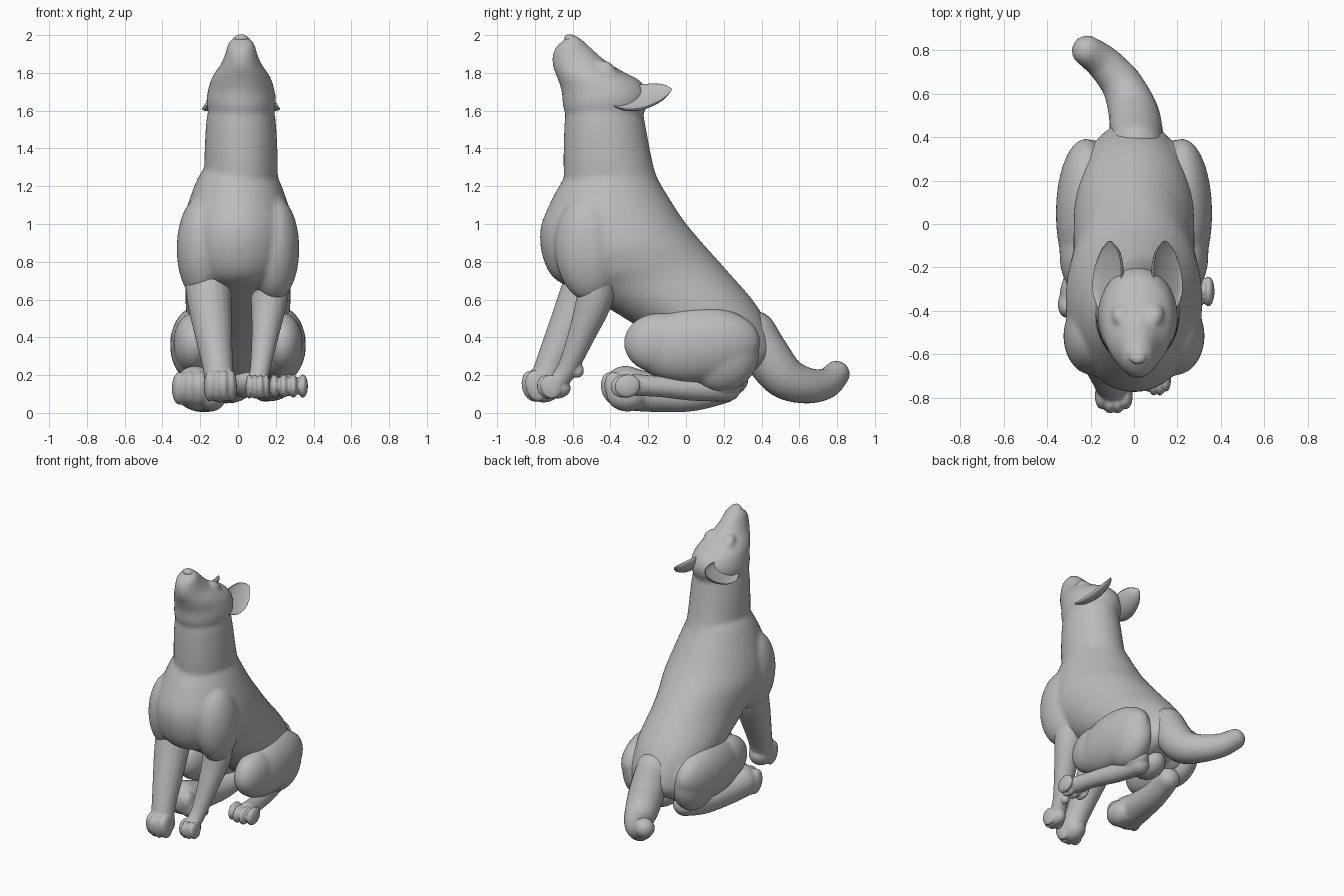
import bpy, bmesh, math
from mathutils import Vector, Matrix

if "Cube" in bpy.data.objects:
    bpy.data.objects.remove(bpy.data.objects["Cube"])

fur = bpy.data.materials.new("grey_fur")
fur.diffuse_color = (0.5, 0.5, 0.5, 1)
fur.use_nodes = True
fur.node_tree.nodes["Principled BSDF"].inputs["Base Color"].default_value = fur.diffuse_color
X = Vector((1, 0, 0))


def finish(name, bm):
    bmesh.ops.recalc_face_normals(bm, faces=bm.faces)
    me = bpy.data.meshes.new(name)
    bm.to_mesh(me)
    bm.free()
    me.materials.append(fur)
    for p in me.polygons:
        p.use_smooth = True
    ob = bpy.data.objects.new(name, me)
    bpy.context.collection.objects.link(ob)
    return ob


def merge(name, parts, voxel, smooth):
    """Fuse overlapping parts into one blended skin."""
    bm = bmesh.new()
    for ob in parts:
        bm.from_mesh(ob.data)
        bpy.data.objects.remove(ob)
    ob = finish(name, bm)
    m = ob.modifiers.new("fuse", 'REMESH')
    m.mode, m.voxel_size, m.use_smooth_shade = 'VOXEL', voxel, True
    m = ob.modifiers.new("soften", 'SMOOTH')
    m.factor, m.iterations = 0.5, smooth
    return ob


def spline(rows, n):
    """Catmull-Rom interpolation of tuples of numbers."""
    out = []
    for i in range(len(rows) - 1):
        a, b, c, d = (rows[max(0, min(len(rows) - 1, i + k))] for k in (-1, 0, 1, 2))
        for s in range(n):
            t = s / n
            out.append(tuple(0.5 * (2*q + (r-p)*t + (2*p-5*q+4*r-w)*t*t + (3*q-p-3*r+w)*t**3)
                             for p, q, r, w in zip(a, b, c, d)))
    return out + [rows[-1]]


def loft(name, rings, sides=28, front=1.0):
    """Skin over rings (centre, half axis u, half axis v); front scales the +v half."""
    bm = bmesh.new()
    loops = []
    for c, u, v in rings:
        lp = []
        for k in range(sides):
            a = 2 * math.pi * k / sides
            s = math.sin(a)
            lp.append(bm.verts.new(c + u * math.cos(a) + v * (s * front if s > 0 else s)))
        loops.append(lp)
    for a, b in zip(loops, loops[1:]):
        for k in range(sides):
            j = (k + 1) % sides
            bm.faces.new((a[k], a[j], b[j], b[k]))
    for lp, ring in ((loops[0], rings[0]), (loops[-1], rings[-1])):
        tip = bm.verts.new(ring[0])
        for k in range(sides):
            bm.faces.new((lp[k], lp[(k + 1) % sides], tip))
    return finish(name, bm)


def profile_loft(name, rows, x):
    """Rows: back y, back z, front y, front z, half width."""
    rings = []
    for y1, z1, y2, z2, w in spline(rows, 6):
        b, f = Vector((x, y1, z1)), Vector((x, y2, z2))
        rings.append(((b + f) / 2, X * w, (f - b) / 2))
    return loft(name, rings, 40)


def limb(name, rows, sides=20):
    """Round-ended tube; rows are x, y, z, radius."""
    pts = spline(rows, 6)
    P = [Vector(p[:3]) for p in pts]
    rings = []
    for i, p in enumerate(pts):
        t = (P[min(i + 1, len(P) - 1)] - P[max(i - 1, 0)]).normalized()
        u = (X - t * X.dot(t)).normalized()
        w = t.cross(u)
        own = [(P[i], u * p[3], w * p[3])]
        if i in (0, len(P) - 1):
            r = p[3] if i else -p[3]
            cap = [(P[i] + t * r * math.sin(k * .29), u * p[3] * math.cos(k * .29),
                    w * p[3] * math.cos(k * .29)) for k in range(1, 6)]
            own = own + cap if i else cap[::-1] + own
        rings += own
    return loft(name, rings, sides)


def blob(name, c, r, tilt=0):
    """Ellipsoid, tilted about x."""
    bm = bmesh.new()
    m = Matrix.Translation(c) @ Matrix.Rotation(tilt, 4, 'X') @ Matrix.Diagonal((*r, 1))
    bmesh.ops.create_uvsphere(bm, u_segments=28, v_segments=18, radius=1, matrix=m)
    return finish(name, bm)


def toes(x, y, z, spread, r, length, height):
    """Four tall toes side by side, the middle two further forward."""
    parts = []
    for i in range(4):
        o = i - 1.5
        back = 0.02 if abs(o) > 1 else 0
        parts.append(blob("toe", (x + o * spread, y + length + back, z), (r, length, height), .25))
    return parts


# Torso from throat to rump
torso = profile_loft("torso", [
    (-.22, 1.34, -.62, 1.30, .16), (-.165, 1.265, -.655, 1.23, .21),
    (-.11, 1.17, -.71, 1.13, .25), (-.02, 1.03, -.77, .98, .295),
    (.06, .93, -.76, .83, .315), (.14, .84, -.695, .71, .30),
    (.22, .75, -.54, .63, .28), (.38, .56, -.20, .42, .27),
    (.47, .36, .12, .18, .20), (.43, .26, .25, .18, .12)], 0)
# Neck and raised head
neck = profile_loft("neck", [
    (-.10, 1.15, -.62, 1.12, .18), (-.165, 1.28, -.647, 1.25, .195),
    (-.222, 1.56, -.643, 1.54, .183), (-.24, 1.66, -.62, 1.66, .15)], .016)
head = profile_loft("head", [
    (-.27, 1.50, -.60, 1.50, .14), (-.20, 1.65, -.648, 1.61, .183),
    (-.235, 1.75, -.658, 1.70, .172), (-.33, 1.805, -.68, 1.77, .148),
    (-.42, 1.86, -.703, 1.83, .108), (-.485, 1.915, -.707, 1.89, .084),
    (-.55, 1.975, -.685, 1.94, .066), (-.595, 2.004, -.61, 2.003, .02)], .017)
body = [torso, neck, head]
body.append(blob("breast", (0, -.62, .90), (.17, .15, .22), .1))
# Brow, cheek, shoulder and haunch muscles in pairs
for s in (-1, 1):
    body.append(blob("brow", (.017 + s * .075, -.415, 1.82), (.045, .06, .035), -.7))
    body.append(blob("cheek", (.017 + s * .11, -.46, 1.69), (.065, .11, .10)))
    body.append(blob("shoulder", (s * .19, -.515, .87), (.135, .18, .28), .05))
    body.append(blob("haunch", (s * .13, .20, .36), (.16, .19, .20), .2))
merge("body", body, .013, 8)
blob("nose", (.017, -.605, 1.972), (.042, .042, .028), -.5)

for s, side in ((-1, "right"), (1, "left")):
    # Ears: cupped leaves opening outward, broad at the base
    across, out = Vector((-.72 * s, 0, .69)), Vector((.69 * s, -.1, .72))
    leaf = spline([(.15, -.38, 1.66, .05), (.148, -.31, 1.665, .082), (.138, -.22, 1.68, .088),
                   (.13, -.13, 1.70, .06), (.128, -.078, 1.712, .01)], 5)
    loft(f"{side}_ear", [(Vector((.016 + s * x, y, z)), across * w, out * w * .62)
                         for x, y, z, w in leaf], 24, -.35)
    # Folded thighs
    thigh = blob("thigh", (s * .222, .05, .36), (.138, .345, .20), .08)
    knee = blob("knee", (s * .235, -.14, .37), (.108, .19, .16))
    hip = blob("hip", (s * .20, .18, .33), (.13, .21, .22), .15)
    merge(f"{side}_thigh", [thigh, knee, hip], .013, 10)

# Right foreleg, heavier and further forward
leg = limb("leg", [(-.16, -.50, .78, .12), (-.152, -.56, .60, .118),
                   (-.11, -.71, .27, .083), (-.095, -.75, .16, .08)])
paw = blob("paw", (-.093, -.755, .14), (.08, .10, .085))
merge("right_foreleg", [leg, paw] + toes(-.093, -.87, .142, .038, .03, .06, .085), .009, 2)

# Left foreleg, slimmer
leg = limb("leg", [(.17, -.46, .78, .11), (.165, -.485, .60, .097), (.145, -.55, .42, .073),
                   (.12, -.62, .25, .055), (.105, -.67, .17, .052)])
wrist = blob("wrist", (.125, -.575, .225), (.03, .035, .04))
paw = blob("paw", (.105, -.69, .13), (.052, .08, .055))
merge("left_foreleg", [leg, wrist, paw] + toes(.105, -.79, .138, .03, .02, .055, .065), .008, 2)

# Right hind foot, thick and tucked inward
foot = limb("foot", [(-.13, .20, .13, .08), (-.16, .02, .095, .088),
                     (-.20, -.20, .11, .105), (-.225, -.32, .133, .117)], 24)
pad = blob("pad", (-.145, -.31, .095), (.085, .11, .088))
merge("right_hind_foot", [foot, pad] + toes(-.225, -.45, .13, .056, .042, .06, .09), .01, 5)

# Left hind foot, turned outward
foot = limb("foot", [(.14, .22, .13, .07), (.19, .04, .13, .066),
                     (.24, -.14, .14, .056), (.265, -.27, .148, .058)])
heel = blob("heel", (.16, .19, .17), (.085, .12, .085))
merge("left_hind_foot", [foot, heel] + toes(.268, -.40, .142, .05, .027, .07, .062), .008, 2)
blob("seat_bulge", (.04, .20, .18), (.10, .13, .10))

# Tail curling along the ground to the right
limb("tail", [(.01, .36, .42, .12), (.01, .43, .30, .122), (-.005, .52, .19, .114),
              (-.055, .64, .145, .095), (-.14, .74, .155, .081), (-.215, .796, .205, .07)], 24)
